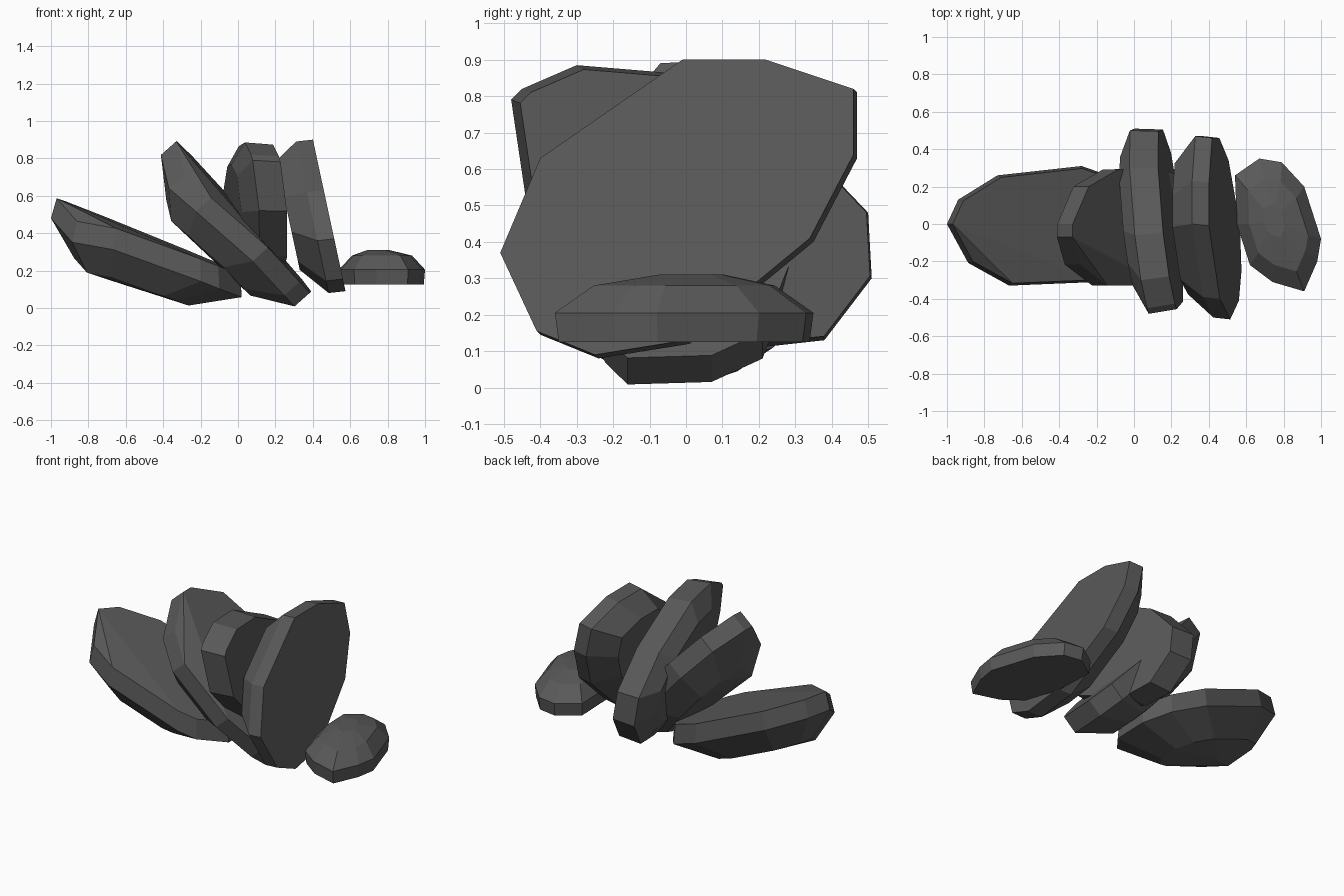
import bpy, bmesh
from mathutils import Vector

if "Cube" in bpy.data.objects:
    bpy.data.objects.remove(bpy.data.objects["Cube"])

stone = bpy.data.materials.new("dark_stone")
stone.diffuse_color = (0.1, 0.1, 0.1, 1)
stone.use_nodes = True
stone.node_tree.nodes["Principled BSDF"].inputs["Base Color"].default_value = stone.diffuse_color


def slab(name, origin, u, v, outline, layers):
    """Faceted rock: an outline in the (u, v) plane, repeated as scaled, offset
    layers (offset vector, scale) and wrapped in a convex hull.
    An optional third outline value lifts the point off the plane."""
    origin, u, v = Vector(origin), Vector(u), Vector(v)
    w = u.cross(v).normalized()
    pts = [(p + (0,))[:3] for p in outline]
    ss, ts, _ = zip(*pts)
    cs, ct = (min(ss) + max(ss)) / 2, (min(ts) + max(ts)) / 2
    bm = bmesh.new()
    for offset, k in layers:
        for s, t, h in pts:
            p = origin + u * (cs + (s - cs) * k) + v * (ct + (t - ct) * k)
            bm.verts.new(p + w * h * k + Vector(offset))
    hull = bmesh.ops.convex_hull(bm, input=bm.verts)
    junk = [g for g in hull["geom_interior"] + hull["geom_unused"]
            if isinstance(g, bmesh.types.BMVert)]
    bmesh.ops.delete(bm, geom=list(set(junk)), context='VERTS')
    bmesh.ops.dissolve_limit(bm, angle_limit=0.05, verts=bm.verts, edges=bm.edges)
    bmesh.ops.recalc_face_normals(bm, faces=bm.faces)
    mesh = bpy.data.meshes.new(name)
    bm.to_mesh(mesh)
    bm.free()
    mesh.materials.append(stone)
    bpy.context.collection.objects.link(bpy.data.objects.new(name, mesh))


# low slab lying back on the left
slab("left_low_slab", (0, 0, 0.07), (1, 0, -0.41), (0, 1, 0.03),
     [(-1, 0), (-0.94, 0.13), (-0.73, 0.26), (-0.28, 0.31), (-0.08, 0.24),
      (0.02, 0.1), (0.02, -0.12), (-0.1, -0.27), (-0.2, -0.31),
      (-0.66, -0.33, -0.02), (-0.86, -0.21, -0.07)],
     [((0.01, 0, 0.115), 0.96), ((0, 0, 0), 1),
      ((-0.08, 0, -0.13), 0.6), ((-0.08, 0, -0.145), 0.3)])

# steep leaning slab beside it
n = Vector((0.747, 0, 0.664))
slab("left_leaning_slab", (-0.41, 0, 0.82), (0.664, 0, -0.747), (0.03, 1, 0.03),
     [(0, 0), (0, -0.07), (0.16, -0.22, -0.08), (0.35, -0.33, -0.05),
      (0.75, -0.33), (1.0, -0.22), (1.08, -0.16), (1.08, 0.07), (1.0, 0.21),
      (0.7, 0.3), (0.35, 0.29), (0.12, 0.2)],
     [(n * 0.11, 1), (n * 0, 1), (n * -0.14, 0.63)])

# diagonal upright slab in the middle
slab("middle_slab", (0.175, 0, 0), (-0.15, 1, 0), (-0.15, 0, 1),
     [(-0.48, 0.79), (-0.45, 0.82), (-0.3, 0.885), (-0.06, 0.865),
      (0.3, 0.69), (0.5, 0.48), (0.51, 0.3), (0.38, 0.13),
      (0.2, 0.11), (-0.2, 0.27), (-0.44, 0.52)],
     [((-0.125, 0, 0), 0.7), ((-0.05, 0, 0), 1), ((0.1, 0.01, 0.0), 0.97)])

# large upright slab on the right
slab("right_upright_slab", (0.594, 0, 0), (0, 1, 0), (-0.215, 0, 1),
     [(-0.01, 0.9), (0.22, 0.9), (0.46, 0.82), (0.46, 0.64), (0.34, 0.41),
      (0.15, 0.25), (0.0, 0.13), (-0.25, 0.09), (-0.41, 0.155),
      (-0.51, 0.37), (-0.4, 0.63)],
     [((0, 0, 0), 1), ((-0.09, 0.01, -0.01), 1), ((-0.22, 0, 0), 0.72)])

# small flat boulder at the far right
slab("flat_boulder", (0, 0, 0), (1, 0, 0), (0, 1, 0),
     [(0.54, 0.26), (0.67, 0.35), (0.79, 0.33), (0.91, 0.2), (1, -0.08),
      (0.98, -0.2), (0.91, -0.36), (0.74, -0.31), (0.62, -0.22), (0.55, 0)],
     [((0, 0, 0.125), 0.97), ((0, 0, 0.205), 1),
      ((0, 0, 0.28), 0.7), ((-0.02, 0.02, 0.31), 0.25)])
